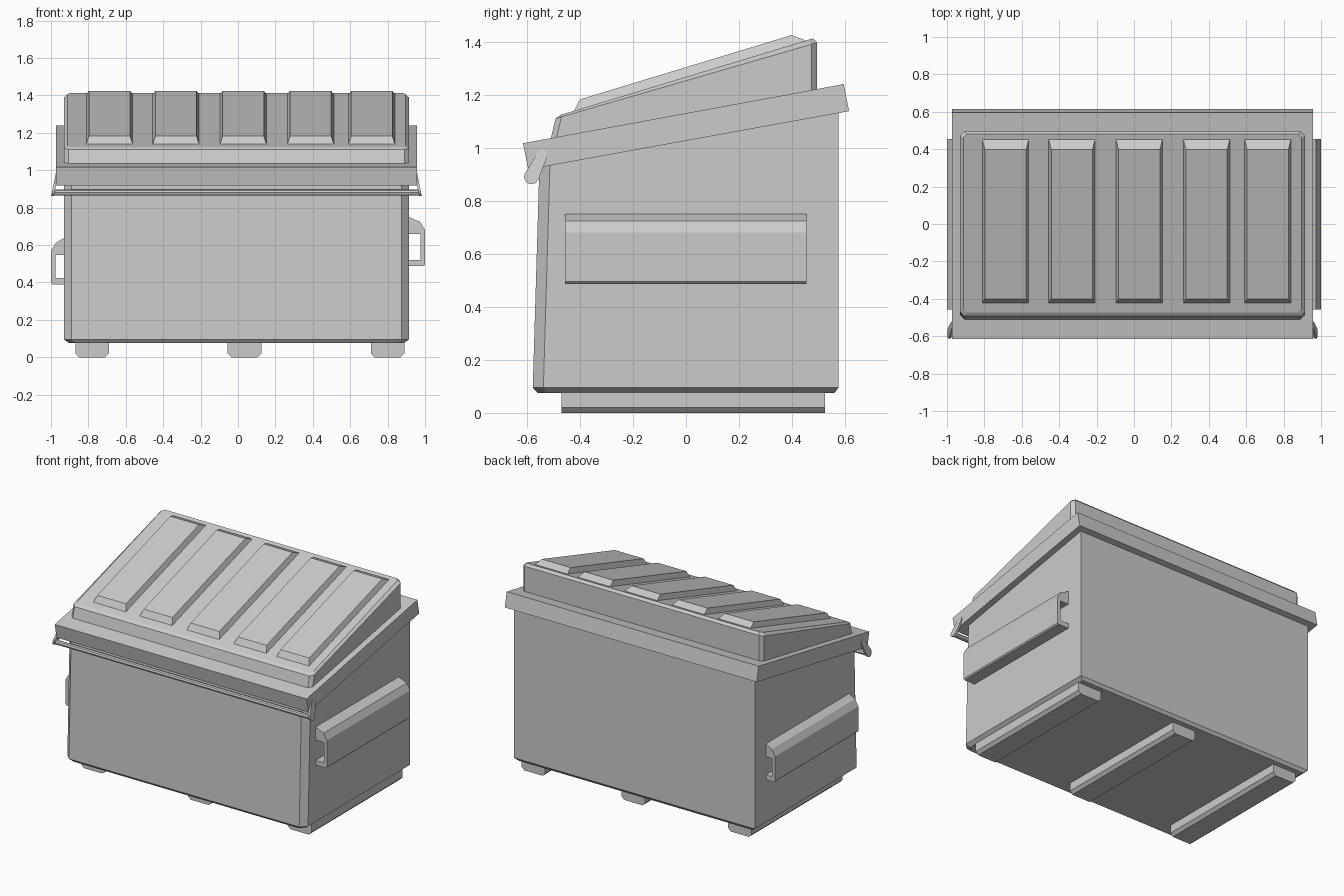
import bpy, bmesh
from math import sin, cos, pi, atan2

if "Cube" in bpy.data.objects:
    bpy.data.objects.remove(bpy.data.objects["Cube"])

CX = -0.008  # centre line of the container


def loft(name, rings):
    """Skin closed rings of equal point count and cap both ends."""
    bm = bmesh.new()
    vs = [[bm.verts.new(p) for p in r] for r in rings]
    n = len(rings[0])
    for a, b in zip(vs, vs[1:]):
        for i in range(n):
            j = (i + 1) % n
            bm.faces.new((a[i], a[j], b[j], b[i]))
    bm.faces.new(vs[0][::-1])
    bm.faces.new(vs[-1])
    bmesh.ops.recalc_face_normals(bm, faces=bm.faces)
    me = bpy.data.meshes.new(name)
    bm.to_mesh(me)
    bm.free()
    ob = bpy.data.objects.new(name, me)
    bpy.context.collection.objects.link(ob)
    return ob


def ring(hx, y0, y1, z, cf=0.0, cb=0.0, cx=CX):
    """Rectangle in plan with front/back corner cuts; z is a function of y."""
    pts = []
    for sx, y, c, flip in ((-1, y0, cf, 0), (1, y0, cf, 1), (1, y1, cb, 0), (-1, y1, cb, 1)):
        d = 1 if y == y0 else -1
        side, end = (cx + sx * hx, y + d * c), (cx + sx * (hx - c), y)
        if c == 0:
            pts.append(side)
        else:
            pts += [end, side] if flip else [side, end]
    return [(x, y, z(y)) for x, y in pts]


def plane(base, slope=0.0):
    return lambda y: base + slope * y


# Body: bevelled foot, leaning front, sloping top hidden inside the rim
loft("body", [
    ring(0.895, -0.56, 0.56, plane(0.075), 0.035),
    ring(0.921, -0.578, 0.575, plane(0.095), 0.04),
    ring(0.921, -0.552, 0.575, plane(1.07, 0.184), 0.04)])

# Rim: tilted band around the top
rim = [(-0.615, 1.017), (0.595, 1.24), (0.615, 1.138), (-0.595, 0.918)]
loft("lid_rim", [[(x, y, z) for y, z in rim] for x in (-0.972, 0.956)])

# Lid: wedge with small bevels
loft("lid", [
    ring(0.921, -0.517, 0.495, plane(1.10, 0.184), 0.022, 0.022),
    ring(0.921, -0.492, 0.495, plane(1.253, 0.29), 0.022, 0.022),
    ring(0.903, -0.472, 0.480, plane(1.2674, 0.303), 0.018, 0.018)])

# Raised lid panels
for i, x in enumerate((-0.687, -0.332, 0.028, 0.388, 0.715)):
    loft(f"lid_panel_{i + 1}", [
        ring(0.126, -0.425, 0.455, plane(1.258, 0.303), cx=x),
        ring(0.124, -0.422, 0.452, plane(1.268, 0.303), cx=x),
        ring(0.110, -0.400, 0.398, plane(1.304, 0.3036), cx=x)])


# Fork pockets: C-section channels, the left one mounted lower
def pocket(name, sx, wall, outer, z0, z1):
    w, t = outer - wall, 0.024
    prof = [(-0.01, z1 + 0.004), (0, z1), (w - 0.026, z1 - 0.026), (w, z1 - 0.07),
            (w, z0 + 0.008), (w - 0.008, z0), (-0.01, z0), (-0.01, z0 + 0.033),
            (w - t, z0 + 0.033), (w - t, z1 - 0.09), (-0.01, z1 - 0.09)]
    loft(name, [[(sx * (wall + u), y, z) for u, z in prof] for y in (-0.456, 0.454)])


pocket("right_fork_pocket", 1, 0.913, 1.0, 0.487, 0.75)
pocket("left_fork_pocket", -1, 0.929, 1.0, 0.39, 0.638)

# Skids under the floor
for i, x in enumerate((-0.78, 0.035, 0.80)):
    loft(f"skid_{i + 1}", [
        ring(0.07, -0.47, 0.525, plane(0.0), cx=x),
        ring(0.09, -0.47, 0.525, plane(0.02), cx=x),
        ring(0.09, -0.47, 0.525, plane(0.085), cx=x)])

# Lid bar across the front with two splayed rounded arms
low, top = (-0.583, 0.89, 0.028), (-0.542, 0.972, 0.02)
ang = atan2(top[1] - low[1], top[0] - low[0])
outline = []
for (cy, cz, r), start in ((top, ang - pi / 2), (low, ang + pi / 2)):
    for k in range(7):
        a = start + pi * k / 6
        outline.append((cy + r * cos(a), cz + r * sin(a)))
for name, s in (("left_bar_arm", -1), ("right_bar_arm", 1)):
    loft(name, [[(CX + s * (off + 0.2 * (0.99 - z)), y, z) for y, z in outline]
                for off in (0.951, 0.965)])
loft("lid_bar", [[(x, -0.583 + 0.016 * cos(k * pi / 4), 0.88 + 0.016 * sin(k * pi / 4))
                  for k in range(8)] for x in (-0.985, 0.969)])
